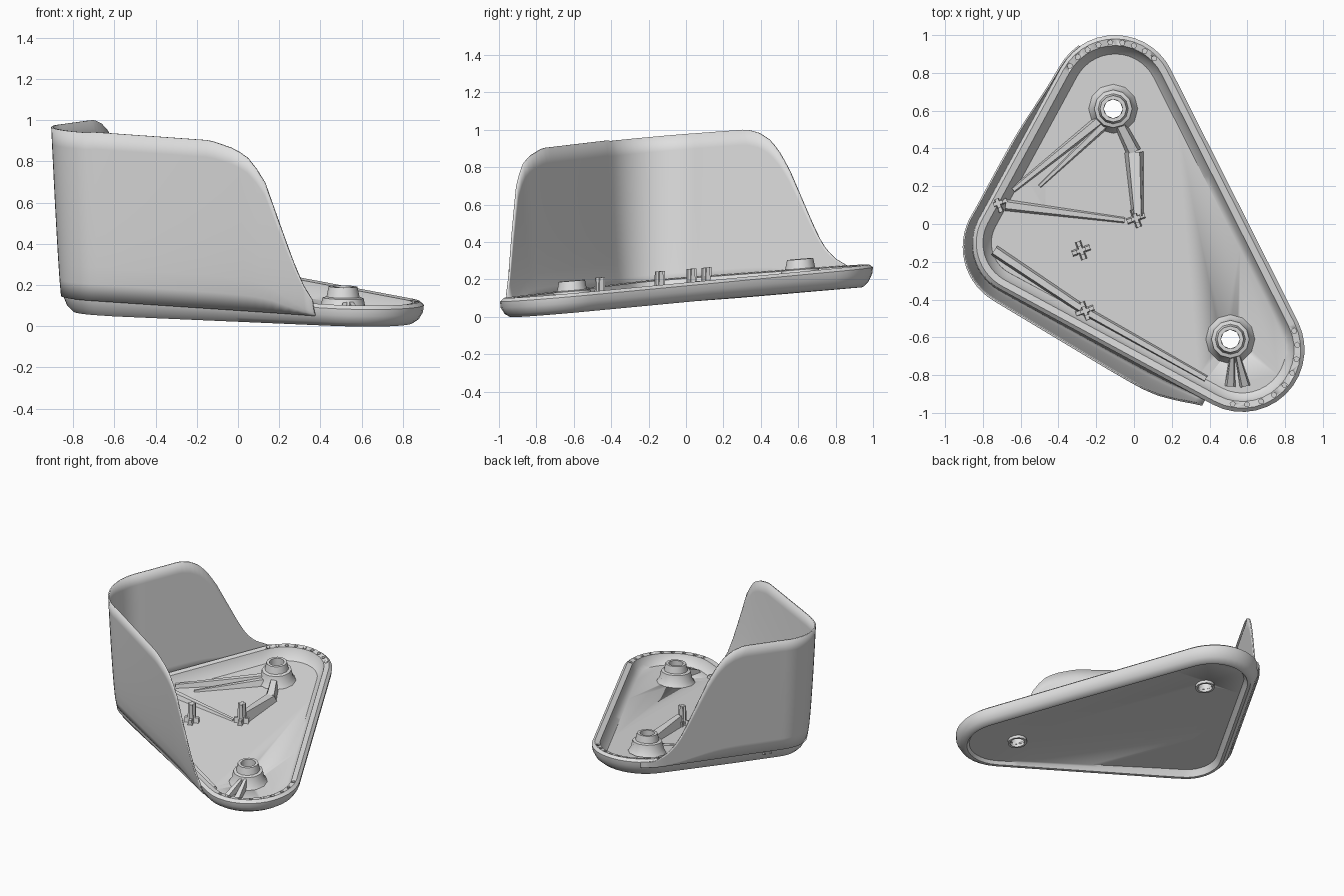
import bpy, bmesh, math
from mathutils import Vector, Matrix

cube = bpy.data.objects.get("Cube")
if cube:
    bpy.data.objects.remove(cube, do_unlink=True)

SHADE = (0.74, 0.74, 0.74, 1)
grey = bpy.data.materials.new("light_grey")
grey.use_nodes = True
grey.diffuse_color = SHADE
grey.node_tree.nodes["Principled BSDF"].inputs["Base Color"].default_value = SHADE


def finish(name, bm, angle=40):
    """Shear the part onto the sloping base plane and make an object."""
    for v in bm.verts:
        v.co.z += 0.09 + 0.085 * v.co.y - 0.02 * v.co.x
    bmesh.ops.recalc_face_normals(bm, faces=bm.faces)
    mesh = bpy.data.meshes.new(name)
    bm.to_mesh(mesh)
    bm.free()
    mesh.materials.append(grey)
    ob = bpy.data.objects.new(name, mesh)
    bpy.context.collection.objects.link(ob)
    bpy.ops.object.select_all(action='DESELECT')
    ob.select_set(True)
    bpy.context.view_layer.objects.active = ob
    bpy.ops.object.shade_smooth_by_angle(angle=math.radians(angle))
    return ob


def skin(bm, rings, closed=True):
    """Bridge rows of vertices with quads."""
    for a, b in zip(rings, rings[1:]):
        n = len(a)
        for i in range(n if closed else n - 1):
            j = (i + 1) % n
            bm.faces.new((a[i], a[j], b[j], b[i]))


def interp(x, pts):
    for (x0, y0), (x1, y1) in zip(pts, pts[1:]):
        if x <= x1:
            t = max(0, (x - x0) / (x1 - x0))
            return y0 + t * (y1 - y0)
    return pts[-1][1]


# Outline: three round corners joined by tangent edges
corners = [(Vector((0.573, -0.665)), 0.33), (Vector((-0.10, 0.67)), 0.33),
           (Vector((-0.575, -0.10)), 0.28)]


def edge_angle(i):
    (c0, r0), (c1, r1) = corners[i % 3], corners[(i + 1) % 3]
    d = c1 - c0
    return math.atan2(d.y, d.x) - math.acos((r0 - r1) / d.length)


def direction(a):
    return Vector((math.cos(a), math.sin(a)))


outline = []   # (point, outward normal, section)
ARC, EDGE = 14, 28
for i, (c, r) in enumerate(corners):
    a0, a1 = edge_angle(i - 1), edge_angle(i)
    sweep = (a1 - a0) % math.tau
    for k in range(ARC + 1):
        n = direction(a0 + sweep * k / ARC)
        outline.append((c + n * r, n, "corner%d" % i))
    n = direction(a1)
    c2, r2 = corners[(i + 1) % 3]
    p, q = c + n * r, c2 + n * r2
    for k in range(1, EDGE):
        outline.append((p.lerp(q, k / EDGE), n, "edge%d" % i))

# Tray: lip profile swept round the outline, with thin sunken floor;
# the underside of the lip deepens toward the walled corner
FLOOR = 0.03
profile = [(0.10, FLOOR), (0.07, 0.055), (0.055, 0.1), (0.02, 0.105), (0, 0.088),
           (0.004, 0.055), (0.025, 0.02), (0.055, 0), (0.075, 0), (0.09, 0.02)]


def lip_point(p, n, d, h):
    q = p - n * d
    drop = interp(q.x, [(-0.6, 0.025), (0.5, 0)]) * max(0, 1 - h / 0.055)
    return (q.x, q.y, h - drop)


bm = bmesh.new()
rings = [[bm.verts.new(lip_point(p, n, d, h)) for p, n, s in outline] for d, h in profile]
rings.append([bm.verts.new((*(p - n * 0.10), FLOOR - 0.01)) for p, n, s in outline])
skin(bm, rings)
bm.faces.new(rings[0])
bm.faces.new(rings[-1])
tray = finish("tray", bm)

# Holes through the bosses and small pits in the round ends of the lip
bosses = [(0.51, -0.61), (-0.11, 0.61)]
bm = bmesh.new()


def drill(x, y, radius, low, high, sides):
    bmesh.ops.create_cone(bm, cap_ends=True, segments=sides, radius1=radius, radius2=radius,
                          depth=high - low,
                          matrix=Matrix.Translation((x, y, (low + high) / 2)))


for x, y in bosses:
    drill(x, y, 0.05, -0.1, 0.15, 8)
for i, start, stop in ((0, -100, 20), (1, 45, 145)):
    c, r = corners[i]
    for k in range(9):
        p = c + direction(math.radians(start + (stop - start) * k / 8)) * (r - 0.038)
        drill(p.x, p.y, 0.014, 0.06, 0.15, 5)
cutter = finish("hole_cutter", bm)
cutter.hide_render = True
cutter.hide_set(True)
cut = tray.modifiers.new("holes", 'BOOLEAN')
cut.object, cut.operation, cut.solver = cutter, 'DIFFERENCE', 'EXACT'

# Tall wall: wraps the right-hand corner, sloping down at both ends
front = [(-0.09, 0.875), (0.035, 0.84), (0.105, 0.795), (0.17, 0.7), (0.315, 0.245),
         (0.36, 0.14), (0.43, 0.06)]
back = [(0.31, 0.87), (0.38, 0.845), (0.44, 0.8), (0.49, 0.73), (0.54, 0.64), (0.68, 0.32),
        (0.73, 0.22), (0.79, 0.15), (0.88, 0.09)]


def wall_height(p, s):
    if s == "corner2":
        return 0.87
    return interp(p.x, front) if s == "edge2" else interp(p.y, back)


path = [o for o in outline if o[2] in ("edge1", "corner2", "edge2")
        or (o[2] == "corner1" and o[0].x < -0.25)]
bm = bmesh.new()
rows = []
for k in range(11):
    row = []
    for p, n, s in path:
        h = 0.05 + (wall_height(p, s) - 0.05) * k / 10
        t = (h - 0.05) / 0.82
        if s == "edge2":     # the front bows outward, more so toward its end
            lean = interp(p.x, [(-0.7, 0.065), (0.1, 0.105)]) * t ** 0.55
        elif s == "corner2":
            f = min(1, max(0, (0.05 - p.y) / 0.4))
            lean = (0.035 + 0.03 * f) * t ** (1 - 0.45 * f)
        else:
            lean = 0.035 * t
        q = p + n * lean
        row.append(bm.verts.new((q.x, q.y, h)))
    rows.append(row)
skin(bm, rows, closed=False)
wall = finish("tall_wall", bm)
thick = wall.modifiers.new("thickness", 'SOLIDIFY')
thick.thickness, thick.offset = 0.01, 0

# Screw bosses: flared tubes reaching just below the floor
for name, (x, y) in zip(("front_boss", "back_boss"), bosses):
    bm = bmesh.new()
    rings = []
    for r, h in ((0.05, 0), (0.065, 0), (0.065, 0.02), (0.13, FLOOR), (0.11, 0.06),
                 (0.1, 0.11), (0.08, 0.115), (0.07, 0.165), (0.05, 0.165)):
        rings.append([bm.verts.new((x + r * math.cos(a), y + r * math.sin(a), h))
                      for a in (math.tau * k / 12 for k in range(12))])
    skin(bm, rings + rings[:1])
    finish(name, bm)


# Locating pegs: two crossed tapered blades
def blade(bm, p, q, h0, h1, w0, w1):
    """Upright rib from p to q with a height and width at each end."""
    p, q = Vector(p), Vector(q)
    side = (q - p).orthogonal().normalized()
    ends = []
    for c, h, w in ((p, h0, w0), (q, h1, w1)):
        ends.append([bm.verts.new((*(c + side * o), z)) for o, z in
                     ((-w, 0.025), (w, 0.025), (w * 0.6, h), (-w * 0.6, h))])
    skin(bm, ends)
    for e in ends:
        bm.faces.new(e)


pegs = [(-0.72, 0.11, 0.15), (0.01, 0.03, 0.165), (-0.28, -0.14, 0.16), (-0.26, -0.46, 0.155)]
for i, (x, y, top) in enumerate(pegs):
    bm = bmesh.new()
    for a in (0.35, 0.35 + math.pi / 2):
        d = direction(a) * 0.05
        m = Vector((x, y))
        blade(bm, m - d, m + d, 0.06, 0.06, 0.016, 0.016)
        blade(bm, m - d * 0.5, m + d * 0.5, top, top, 0.016, 0.016)
    finish("peg_%d" % (i + 1), bm)

# Floor ribs: from pegs and bosses to the edges
ribs = [((0.02, 0.04), (0.0, 0.38), 0.1, 0.06, 0.03, 0.05),
        ((0.0, 0.38), (-0.08, 0.54), 0.06, 0.09, 0.04, 0.03),
        ((-0.18, 0.55), (-0.64, 0.18), 0.08, 0.05, 0.03, 0.015),
        ((-0.15, 0.53), (-0.5, 0.2), 0.07, 0.035, 0.025, 0.01),
        ((-0.68, 0.1), (-0.05, 0.02), 0.06, 0.035, 0.03, 0.015),
        ((-0.26, -0.46), (0.38, -0.82), 0.06, 0.05, 0.025, 0.02),
        ((-0.26, -0.46), (-0.74, -0.14), 0.06, 0.06, 0.025, 0.03),
        ((0.52, -0.7), (0.51, -0.86), 0.1, 0.045, 0.015, 0.03),
        ((0.55, -0.7), (0.59, -0.86), 0.1, 0.045, 0.015, 0.03)]
bm = bmesh.new()
for rib in ribs:
    blade(bm, *rib)
finish("floor_ribs", bm)
